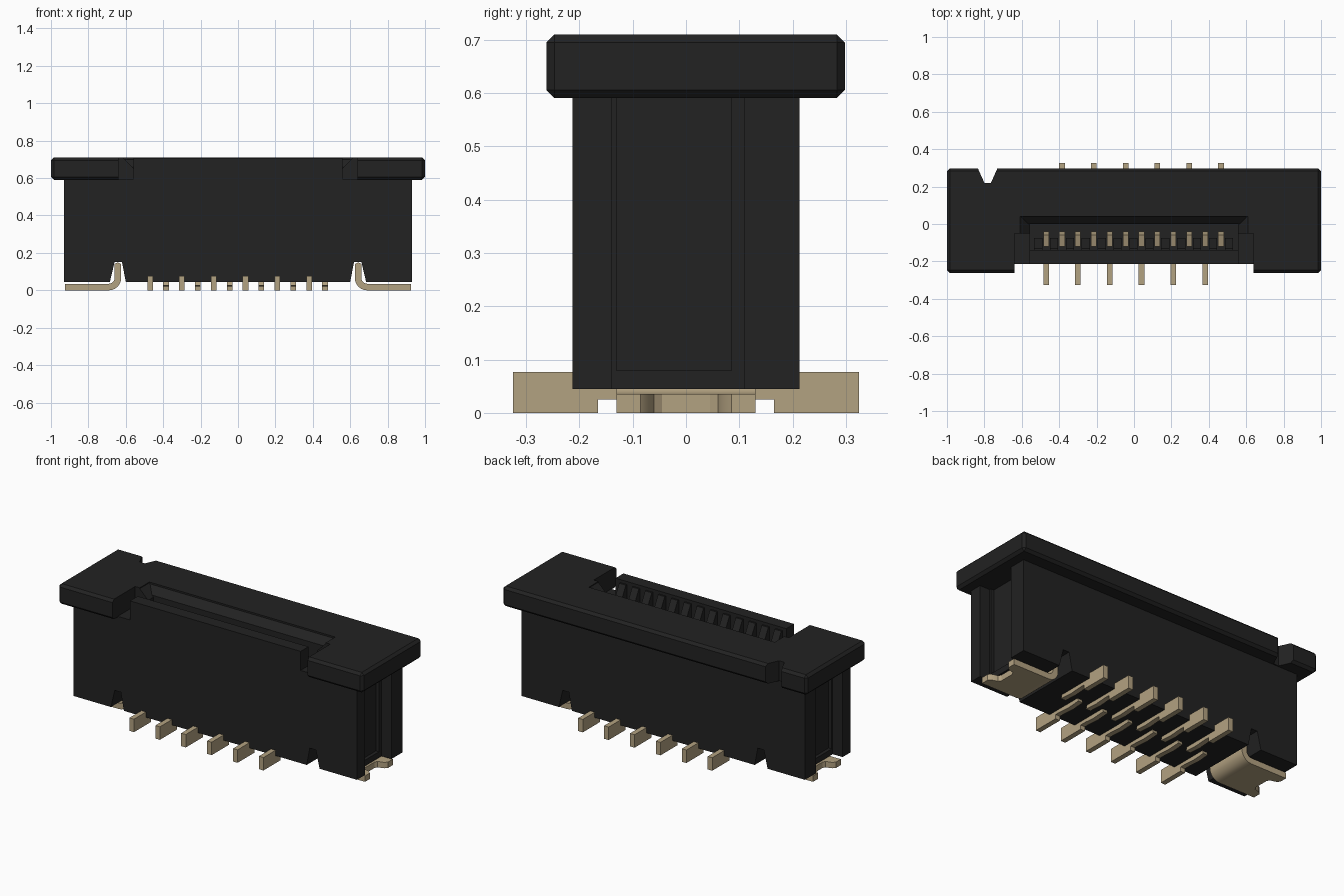
import bpy, bmesh, math
from mathutils import Vector

if "Cube" in bpy.data.objects:
    bpy.data.objects.remove(bpy.data.objects["Cube"])


def material(name, rgb):
    m = bpy.data.materials.new(name)
    m.diffuse_color = (*rgb, 1)
    m.use_nodes = True
    m.node_tree.nodes["Principled BSDF"].inputs["Base Color"].default_value = m.diffuse_color
    return m


BLACK = material("black plastic", (0.016, 0.016, 0.016))
TAN = material("tan metal", (0.45, 0.36, 0.22))


def prism(name, pts, axis, a, b, mat):
    """Extrude a 2D outline along an axis from a to b."""
    def place(p, t):
        return {'x': (t, p[0], p[1]), 'y': (p[0], t, p[1]), 'z': (p[0], p[1], t)}[axis]
    bm = bmesh.new()
    lo = [bm.verts.new(place(p, a)) for p in pts]
    hi = [bm.verts.new(place(p, b)) for p in pts]
    n = len(pts)
    bm.faces.new(lo)
    bm.faces.new(hi)
    for i in range(n):
        j = (i + 1) % n
        bm.faces.new((lo[i], lo[j], hi[j], hi[i]))
    bmesh.ops.recalc_face_normals(bm, faces=bm.faces)
    me = bpy.data.meshes.new(name)
    bm.to_mesh(me)
    bm.free()
    ob = bpy.data.objects.new(name, me)
    bpy.context.collection.objects.link(ob)
    me.materials.append(mat)
    return ob


def box(name, x0, x1, y0, y1, z0, z1, mat=BLACK):
    return prism(name, [(x0, y0), (x1, y0), (x1, y1), (x0, y1)], 'z', z0, z1, mat)


def apply(ob, mod):
    bpy.context.view_layer.objects.active = ob
    bpy.ops.object.modifier_apply(modifier=mod.name)


def cut(ob, cutter):
    m = ob.modifiers.new("cut", 'BOOLEAN')
    m.operation = 'DIFFERENCE'
    m.solver = 'EXACT'
    m.object = cutter
    apply(ob, m)
    bpy.data.objects.remove(cutter)


# Housing with notches for the hold-down legs
half = [(0.60, 0.045), (0.62, 0.15), (0.66, 0.15), (0.685, 0.045), (0.93, 0.045), (0.93, 0.595)]
outline = half + [(-x, z) for x, z in reversed(half)]
housing = prism("housing", outline, 'y', -0.213, 0.213, BLACK)
for s in (-1, 1):
    xs = sorted((s * 0.865, s * 1.0))
    cut(housing, box("recess_cutter", *xs, -0.14, 0.11, 0.0, 0.65))
    xs = sorted((s * 0.845, s * 1.0))
    cut(housing, box("panel_cutter", *xs, -0.13, 0.085, 0.08, 0.65))
cut(housing, box("slot_cutter", -0.555, 0.555, -0.14, 0.0, 0.15, 0.7))

# Upper front wall of the cable slot
box("front_wall", -0.56, 0.56, -0.213, -0.14, 0.58, 0.708)

# Chamfered cap, open at the front with a v-shaped polarity notch at the back
cap_outline = [(-1, -0.262), (-0.64, -0.262), (-0.64, -0.05), (-0.61, -0.05), (-0.61, 0.04),
               (0.61, 0.04), (0.61, -0.05), (0.64, -0.05), (0.64, -0.262), (1, -0.262),
               (1, 0.298), (-0.73, 0.298), (-0.765, 0.22), (-0.80, 0.22), (-0.835, 0.298), (-1, 0.298)]
cap = prism("cap", cap_outline, 'z', 0.591, 0.71, BLACK)
# Bevel the outer rim and the outer corners
bm = bmesh.new()
bm.from_mesh(cap.data)


def outer(e):
    a, b = (v.co for v in e.verts)
    on_side = abs(a.x) > 0.99 and abs(b.x) > 0.99 and a.x * b.x > 0
    on_end = any(abs(a.y - y) < 1e-4 and abs(b.y - y) < 1e-4 for y in (-0.262, 0.298))
    upright = abs(a.z - b.z) > 0.01
    return (on_side or on_end) and (not upright or abs(a.x) > 0.99)


bmesh.ops.bevel(bm, geom=[e for e in bm.edges if outer(e)], offset=0.015,
                offset_type='OFFSET', segments=1, affect='EDGES', profile=0.5)
bm.to_mesh(cap.data)
bm.free()

# Sloped lead-in at the back of the slot and at its ends
prism("slot_lead_in", [(0.045, 0.705), (0.0, 0.66), (0.0, 0.58), (0.045, 0.58)], 'x', -0.61, 0.61, BLACK)
for s in (-1, 1):
    prism("slot_end", [(s * 0.61, 0.705), (s * 0.555, 0.65), (s * 0.555, 0.58), (s * 0.61, 0.58)],
          'y', -0.05, 0.04, BLACK)

# Contacts: twelve in the slot, their tails alternating to the front and the back
PITCH = 0.085
tail = [(0.325, 0), (0.325, 0.077), (0.0, 0.077), (-0.02, 0.025), (0.06, 0.02),
        (0.13, 0.025), (0.165, 0.025), (0.165, 0)]
blade = [(-0.12, 0.1), (-0.04, 0.1), (-0.055, 0.36), (-0.04, 0.42), (-0.06, 0.48), (-0.12, 0.46)]
for i in range(12):
    x = -0.47 + PITCH * i
    side = -1 if i % 2 == 0 else 1
    prism("contact_tail", [(side * y, z) for y, z in tail], 'x', x - 0.015, x + 0.015, TAN)
    prism("contact_blade", blade, 'x', x - 0.015, x + 0.015, TAN)

# Ribs separating the contacts inside the slot
rib = [(-0.15, 0.14), (-0.075, 0.14), (-0.075, 0.59), (-0.13, 0.69), (-0.15, 0.69)]
for i in range(13):
    x = -0.47 + PITCH * (i - 0.5)
    prism("slot_rib", rib, 'x', x - 0.022, x + 0.022, BLACK)

# Hold-downs: upright leg, rounded bend and a foot with a notched end
for s in (-1, 1):
    arcs = [(math.cos(math.pi * (1 + k / 12)), math.sin(math.pi * (1 + k / 12))) for k in range(7)]
    bend = ([(0.625, 0.14)] + [(0.69 + 0.065 * c, 0.065 + 0.065 * d) for c, d in arcs]
            + [(0.69 + 0.03 * c, 0.065 + 0.03 * d) for c, d in reversed(arcs)] + [(0.66, 0.14), (0.643, 0.15)])
    leg = prism("hold_down_leg", [(s * x, z) for x, z in bend], 'y', -0.13, 0.13, TAN)
    foot = [(0.69, -0.13), (0.925, -0.13), (0.925, -0.085), (0.91, -0.07), (0.875, -0.06), (0.865, -0.045),
            (0.865, 0.045), (0.875, 0.06), (0.91, 0.07), (0.925, 0.085), (0.925, 0.13), (0.69, 0.13)]
    plate = prism("hold_down_foot", [(s * x, y) for x, y in foot], 'z', 0.0, 0.035, TAN)
    for ob in (leg, plate):
        bpy.ops.object.select_all(action='DESELECT')
        ob.select_set(True)
        bpy.context.view_layer.objects.active = ob
        bpy.ops.object.shade_smooth_by_angle(angle=math.radians(30))
